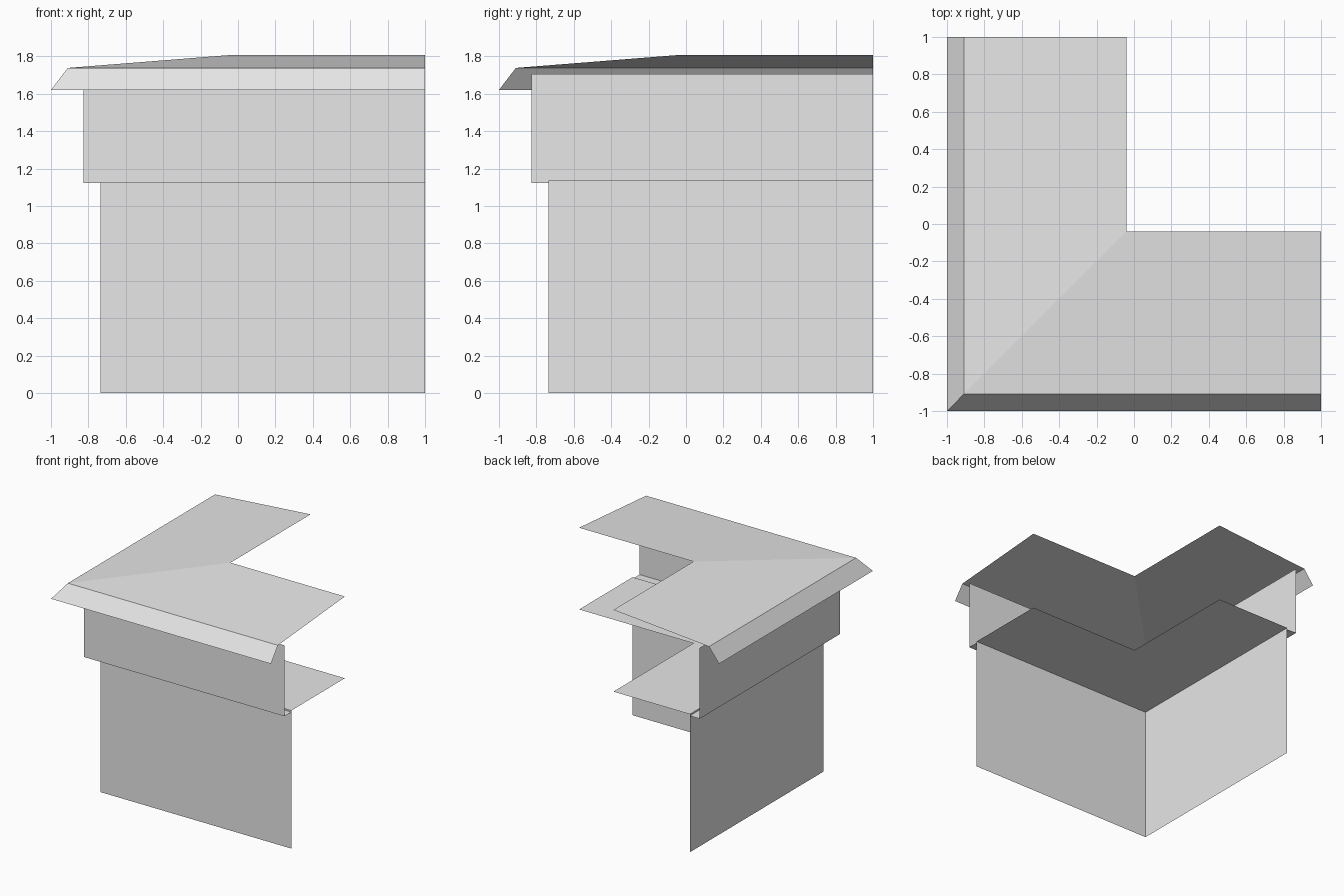
import bpy

cube = bpy.data.objects.get("Cube")
if cube:
    bpy.data.objects.remove(cube, do_unlink=True)

# One plain colour for the whole model
grey = bpy.data.materials.new("light_grey")
grey.use_nodes = True
colour = (0.8, 0.8, 0.8, 1)
grey.diffuse_color = colour
grey.node_tree.nodes["Principled BSDF"].inputs["Base Color"].default_value = colour

END = 1.0  # where both wings are cut off


def corner_sheet(name, profile):
    """Sweep an (offset, height) profile along two wings mitred at the corner."""
    verts, faces = [], []
    for d, z in profile:
        verts += [(END, d, z), (d, d, z), (d, END, z)]
    for i in range(len(profile) - 1):
        a, b = 3 * i, 3 * i + 3
        for k in range(2):
            faces.append((a + k, b + k, b + k + 1, a + k + 1))
    mesh = bpy.data.meshes.new(name)
    mesh.from_pydata(verts, [], faces)
    mesh.materials.append(grey)
    obj = bpy.data.objects.new(name, mesh)
    bpy.context.collection.objects.link(obj)
    return obj


WALL, BAND, EAVE, INNER = -0.735, -0.825, -0.91, -0.04

# Lower wall, and the flat ledge reaching inwards from its top
corner_sheet("lower_wall", [(INNER, 1.135), (WALL, 1.135), (WALL, 0)][::-1])

# Overhanging upper wall with the narrow lip underneath
corner_sheet("upper_wall", [(WALL, 1.122), (BAND, 1.122), (BAND, 1.705)])

# Shallow roof and its sloping eave
corner_sheet("roof", [(-1, 1.62), (EAVE, 1.738), (INNER, 1.807)])
